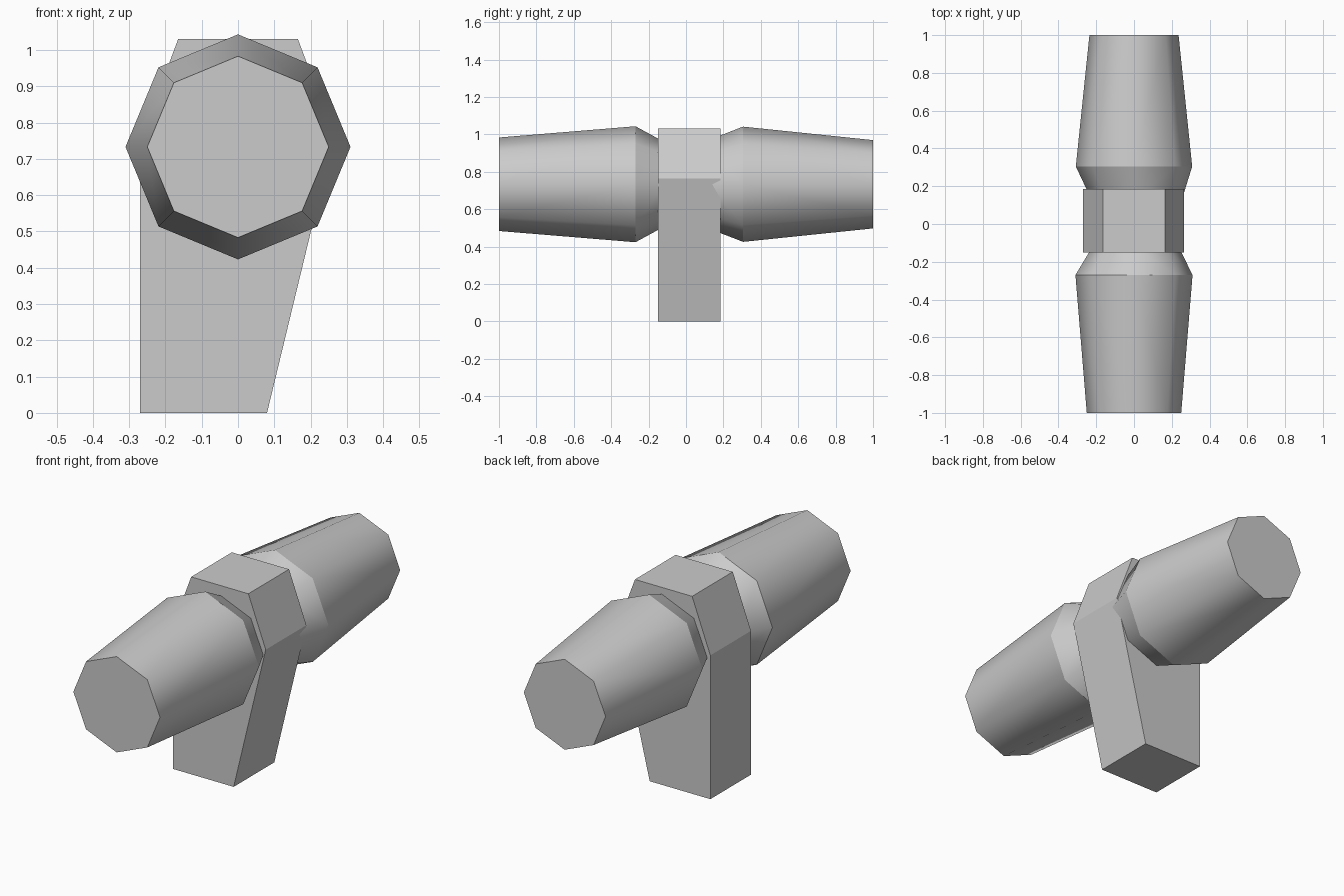
import bpy, bmesh, math

cube = bpy.data.objects.get("Cube")
if cube:
    bpy.data.objects.remove(cube, do_unlink=True)

# Single plain grey
grey = bpy.data.materials.new("plain grey")
grey.use_nodes = True
colour = (0.6, 0.6, 0.6, 1)
grey.diffuse_color = colour
grey.node_tree.nodes["Principled BSDF"].inputs["Base Color"].default_value = colour

AXIS_Z = 0.733
SIDES = 8


def finish(name, bm):
    bmesh.ops.recalc_face_normals(bm, faces=bm.faces)
    mesh = bpy.data.meshes.new(name)
    bm.to_mesh(mesh)
    bm.free()
    mesh.materials.append(grey)
    obj = bpy.data.objects.new(name, mesh)
    bpy.context.collection.objects.link(obj)
    return obj


def tapered_barrel(name, rings):
    """Eight-sided barrel through rings of (y, radius, x offset)."""
    bm = bmesh.new()
    loops = []
    for y, r, dx in rings:
        angles = [math.tau * i / SIDES for i in range(SIDES)]
        loops.append([bm.verts.new((dx + r * math.cos(a), y, AXIS_Z + r * math.sin(a)))
                      for a in angles])
    for a, b in zip(loops, loops[1:]):
        for i in range(SIDES):
            j = (i + 1) % SIDES
            bm.faces.new((a[i], a[j], b[j], b[i])).smooth = True
    bm.faces.new(loops[0])
    bm.faces.new(loops[-1])
    # Crisp rims, soft sides
    for loop in loops:
        for i in range(SIDES):
            bm.edges.get((loop[i], loop[(i + 1) % SIDES])).smooth = False
    return finish(name, bm)


# Upright post: side outline extruded front to back
outline = [(-0.27, 0), (0.08, 0), (0.265, 0.765), (0.165, 1.03), (-0.165, 1.03), (-0.27, 0.75)]
bm = bmesh.new()
face = bm.faces.new([bm.verts.new((x, -0.15, z)) for x, z in outline])
extruded = bmesh.ops.extrude_face_region(bm, geom=[face])["geom"]
bmesh.ops.translate(bm, vec=(0, 0.335, 0),
                    verts=[v for v in extruded if isinstance(v, bmesh.types.BMVert)])
finish("post", bm)

# Barrels, from outer end to the neck buried in the post
tapered_barrel("front_barrel", [(-1, 0.25, 0), (-0.27, 0.31, 0), (-0.12, 0.228, 0.008)])
tapered_barrel("back_barrel", [(1, 0.236, 0), (0.305, 0.308, 0), (0.13, 0.24, 0.014)])
